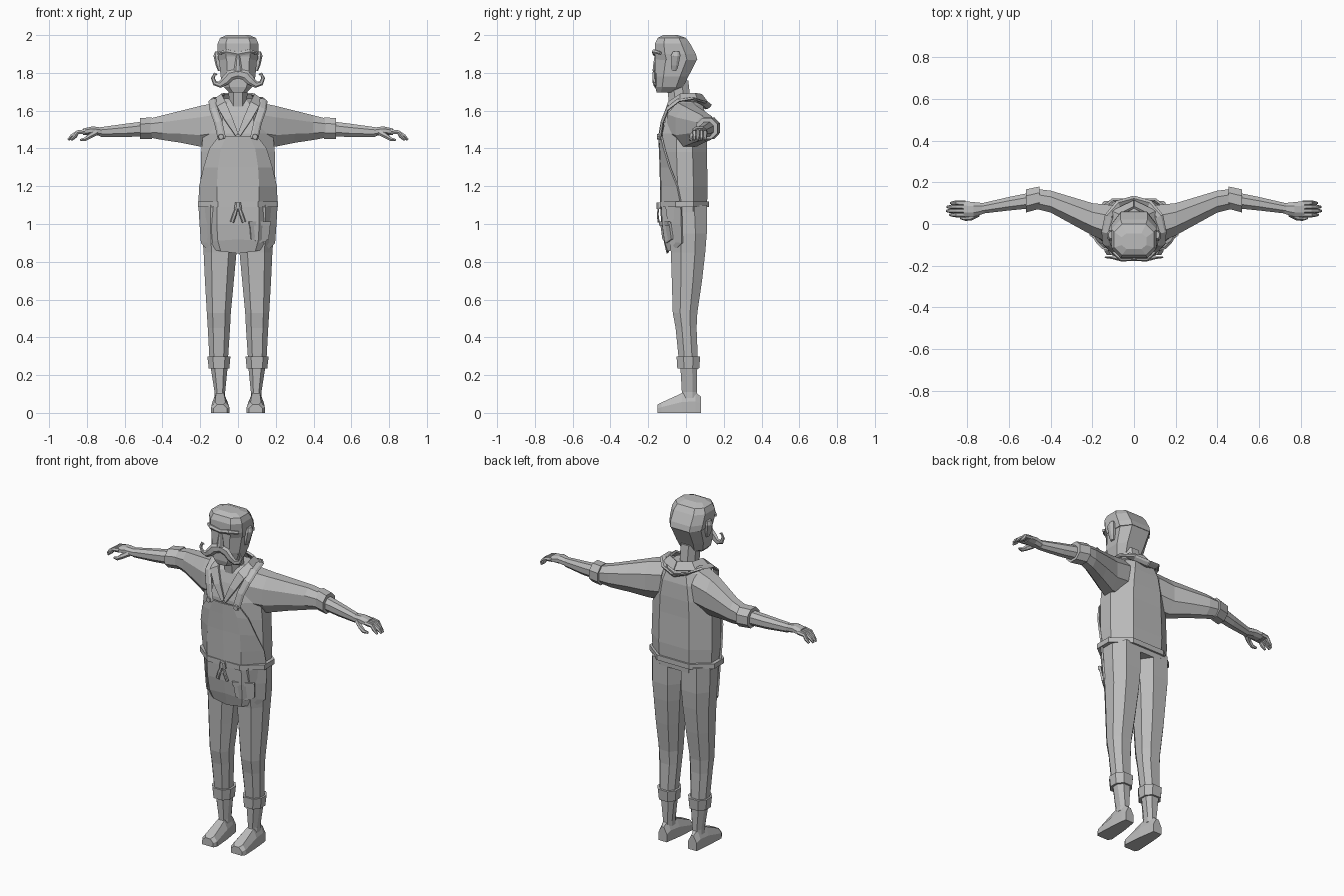
import bpy, bmesh, math
from mathutils import Vector

clay = bpy.data.materials.new("clay grey")
clay.diffuse_color = (0.5, 0.5, 0.5, 1)


def make(name, verts, faces, mirror=False, thick=0):
    me = bpy.data.meshes.new(name)
    me.from_pydata(verts, [], faces)
    bm = bmesh.new()
    bm.from_mesh(me)
    bmesh.ops.recalc_face_normals(bm, faces=bm.faces)
    bm.to_mesh(me)
    bm.free()
    me.materials.append(clay)
    ob = bpy.data.objects.new(name, me)
    bpy.context.collection.objects.link(ob)
    if thick:
        m = ob.modifiers.new("thickness", 'SOLIDIFY')
        m.thickness, m.offset = thick, 0
    if mirror:
        ob.modifiers.new("mirror", 'MIRROR').use_clip = True
    return ob


def loft(name, rings, mirror=False, caps=True):
    n = len(rings[0])
    verts = [p for r in rings for p in r]
    faces = [(i * n + j, i * n + (j + 1) % n, (i + 1) * n + (j + 1) % n, (i + 1) * n + j)
             for i in range(len(rings) - 1) for j in range(n)]
    if caps:
        faces += [tuple(range(n)), tuple(range(len(verts) - n, len(verts)))]
    return make(name, verts, faces, mirror)


def octagon(a0, a1, b0, b1, ca, cb):
    da, db = (a1 - a0) * ca, (b1 - b0) * cb
    return [(a0 + da, b0), (a1 - da, b0), (a1, b0 + db), (a1, b1 - db),
            (a1 - da, b1), (a0 + da, b1), (a0, b1 - db), (a0, b0 + db)]


def stack(name, rows, ca=.25, cb=.3, mirror=False):
    """rows of z, x0, x1, y0, y1"""
    return loft(name, [[(a, b, z) for a, b in octagon(x0, x1, y0, y1, ca, cb)]
                       for z, x0, x1, y0, y1 in rows], mirror)


def limb(name, rows, c=.28):
    """rows of x, y0, y1, z0, z1, mirrored to both sides"""
    return loft(name, [[(x, a, b) for a, b in octagon(y0, y1, z0, z1, c, c)]
                       for x, y0, y1, z0, z1 in rows], True)


def tube(name, pts, radii, up=(0, 0, 1), flat=1, sides=6, mirror=True):
    """tapered tube along a path; flat scales it across the up direction"""
    pts, rings = [Vector(p) for p in pts], []
    for i, p in enumerate(pts):
        t = (pts[min(i + 1, len(pts) - 1)] - pts[max(i - 1, 0)]).normalized()
        s = t.cross(Vector(up)).normalized()
        u = s.cross(t)
        rings.append([p + radii[i] * (s * math.cos(k * math.tau / sides)
                      + u * flat * math.sin(k * math.tau / sides)) for k in range(sides)])
    return loft(name, rings, mirror)


# Shirt body
stack("shirt", [(1.06, -.19, .19, -.115, .11), (1.2, -.198, .198, -.12, .115),
                (1.38, -.195, .195, -.125, .11), (1.48, -.185, .185, -.125, .11),
                (1.57, -.16, .16, -.105, .105), (1.63, -.125, .125, -.085, .09),
                (1.665, -.075, .075, -.06, .06)], .25, .32)

# Sleeves, rolled cuffs and forearms
limb("sleeve", [(.1, -.1, .09, 1.42, 1.645), (.2, -.055, .1, 1.41, 1.625),
                (.3, 0, .13, 1.43, 1.6), (.4, .055, .16, 1.445, 1.575), (.48, .075, .17, 1.46, 1.555)])
limb("sleeve_cuff", [(.455, .073, .18, 1.45, 1.565), (.52, .055, .166, 1.45, 1.56)])
limb("forearm", [(.5, .075, .15, 1.465, 1.543), (.6, .065, .13, 1.46, 1.53),
                 (.73, .05, .1, 1.462, 1.512)])

# Hands
limb("palm", [(.72, .05, .1, 1.465, 1.51), (.77, .035, .105, 1.472, 1.517),
              (.82, .035, .11, 1.472, 1.505)])
for k in range(4):
    y = .044 + .019 * k
    e = (.885, .9, .897, .88)[k]
    tube("finger_%d" % (k + 1), [(.81, y, 1.49), (.85, y, 1.485), (e - .02, y, 1.465), (e, y, 1.445)],
         [.013, .012, .011, .006])
tube("thumb", [(.75, .05, 1.485), (.785, .03, 1.465), (.81, .026, 1.448), (.835, .03, 1.445)],
     [.016, .014, .011, .006])

# Trousers with rolled hems, boots
stack("trouser_leg", [(.24, .055, .15, -.035, .06), (.3, .052, .152, -.04, .062),
                      (.45, .042, .16, -.055, .056), (.53, .038, .165, -.07, .06),
                      (.7, .022, .175, -.075, .085), (.85, .008, .182, -.08, .102),
                      (.95, 0, .19, -.09, .11), (1.1, 0, .19, -.11, .11)], .24, .3, True)
stack("trouser_hem", [(.235, .046, .155, -.046, .07), (.298, .04, .162, -.05, .075)], .24, .3, True)
stack("boot_shaft", [(.08, .068, .126, -.025, .058), (.11, .068, .124, -.022, .057),
                     (.25, .054, .146, -.03, .06)], .24, .3, True)
foot = [(.08, .07, .125, .085), (.05, .066, .13, .11), (-.02, .055, .136, .105),
        (-.13, .046, .142, .055), (-.15, .058, .13, .045)]
loft("foot", [[(x0, y, 0), (x1, y, 0), (x1, y, h * .55), (x1 - .02, y, h), (x0 + .02, y, h),
               (x0, y, h * .55)] for y, x0, x1, h in foot], True)

# Apron sheet: rows of z, front y, mid x, edge x, edge y, edge z
rows = [(1.465, -.138, .06, .1, -.13, 1.465), (1.4, -.134, .09, .15, -.115, 1.4),
        (1.3, -.13, .105, .18, -.085, 1.3), (1.2, -.128, .11, .203, -.045, 1.2),
        (1.1, -.126, .11, .206, -.025, 1.1), (1.0, -.122, .11, .2, -.022, 1.0),
        (.92, -.11, .105, .193, -.02, .9), (.845, -.093, .09, .17, -.045, .875)]
verts, faces = [], []
for z, y, xm, xe, ye, ze in rows:
    verts += [(0, y - .005, z), (xm, y, z * .6 + ze * .4), (xe, ye, ze)]
for i in range(len(rows) - 1):
    for j in range(2):
        a = i * 3 + j
        faces.append((a, a + 1, a + 4, a + 3))
make("apron", verts, faces, True, .01)

# Neck strap running round the back, with its buttons
tube("apron_strap", [(.085, -.14, 1.45), (.105, -.125, 1.54), (.13, -.098, 1.61), (.135, -.04, 1.655),
                     (.12, .035, 1.665), (.075, .095, 1.64), (0, .118, 1.62)],
     [.022] * 7, up=(.3, -.6, .8), flat=.4)
tube("strap_button", [(.09, -.138, 1.462), (.09, -.153, 1.462)], [.016, .014], sides=8)

# Open collar: hood-like band round the neck with front points
collar = [(0, -.128, 1.48), (.03, -.118, 1.56), (.065, -.09, 1.645), (.085, -.03, 1.685),
          (.07, .045, 1.69), (0, .08, 1.685)]
outer = [(.012, -.132, 1.465), (.07, -.123, 1.55), (.11, -.098, 1.62), (.125, -.03, 1.655),
         (.105, .06, 1.65), (0, .11, 1.645)]
make("collar", collar + outer, [(i, i + 1, i + 7, i + 6) for i in range(5)], True, .012)

# Belt, knot and hanging ties
stack("belt", [(1.09, -.213, .213, -.138, .122), (1.12, -.213, .213, -.138, .122)], .25, .32)
stack("belt_knot", [(1.08, -.02, .02, -.155, -.13), (1.115, -.015, .015, -.155, -.13)])
tube("belt_tie", [(.005, -.145, 1.09), (.018, -.15, 1.05), (.032, -.145, 1.01)],
     [.007, .011, .011], up=(0, 1, 0), flat=.5)

# Apron pocket with a folded top edge
make("pocket", [(.06, -.132, 1.01), (.17, -.085, 1.01), (.16, -.072, .92), (.12, -.1, .9), (.068, -.12, .92)],
     [(0, 1, 2, 3, 4)], False, .012)
make("pocket_flap", [(.058, -.138, 1.013), (.172, -.09, 1.013), (.17, -.088, .992), (.06, -.136, .992)],
     [(0, 1, 2, 3)], False, .012)

# Neck and head
stack("neck", [(1.5, -.048, .048, -.115, .03), (1.6, -.048, .048, -.085, .03),
               (1.76, -.05, .05, -.105, .012)])
stack("head", [(1.695, -.045, .045, -.155, -.07), (1.725, -.075, .075, -.163, -.015),
               (1.78, -.092, .092, -.163, .012), (1.87, -.1, .1, -.163, .058),
               (1.9, -.102, .102, -.163, .05)], .2, .25)
stack("hair_cap", [(1.868, -.104, .104, -.158, .06), (1.9, -.108, .108, -.166, .052),
                   (1.955, -.108, .108, -.164, .022), (1.985, -.095, .095, -.15, 0),
                   (2.0, -.06, .06, -.12, -.045)], .2, .25)

# Brow ridge, nose, ears, sideburns
tube("brow", [(0, -.165, 1.9), (.06, -.167, 1.912), (.1, -.135, 1.905)], [.012, .014, .008])
stack("nose", [(1.81, -.022, .022, -.177, -.15), (1.84, -.018, .018, -.174, -.15),
               (1.89, -.01, .01, -.167, -.15)])
stack("ear", [(1.81, .088, .106, -.075, -.05), (1.84, .09, .118, -.08, -.04),
              (1.89, .092, .13, -.08, -.03), (1.912, .095, .122, -.07, -.035)], mirror=True)

# Curled moustache
tube("moustache", [(0, -.165, 1.797), (.04, -.167, 1.787), (.068, -.167, 1.758), (.095, -.163, 1.738),
                   (.122, -.16, 1.745), (.133, -.16, 1.772), (.122, -.16, 1.796), (.11, -.16, 1.79)],
     [.024, .027, .024, .018, .013, .01, .008, .004], up=(0, 1, 0), flat=.45)
